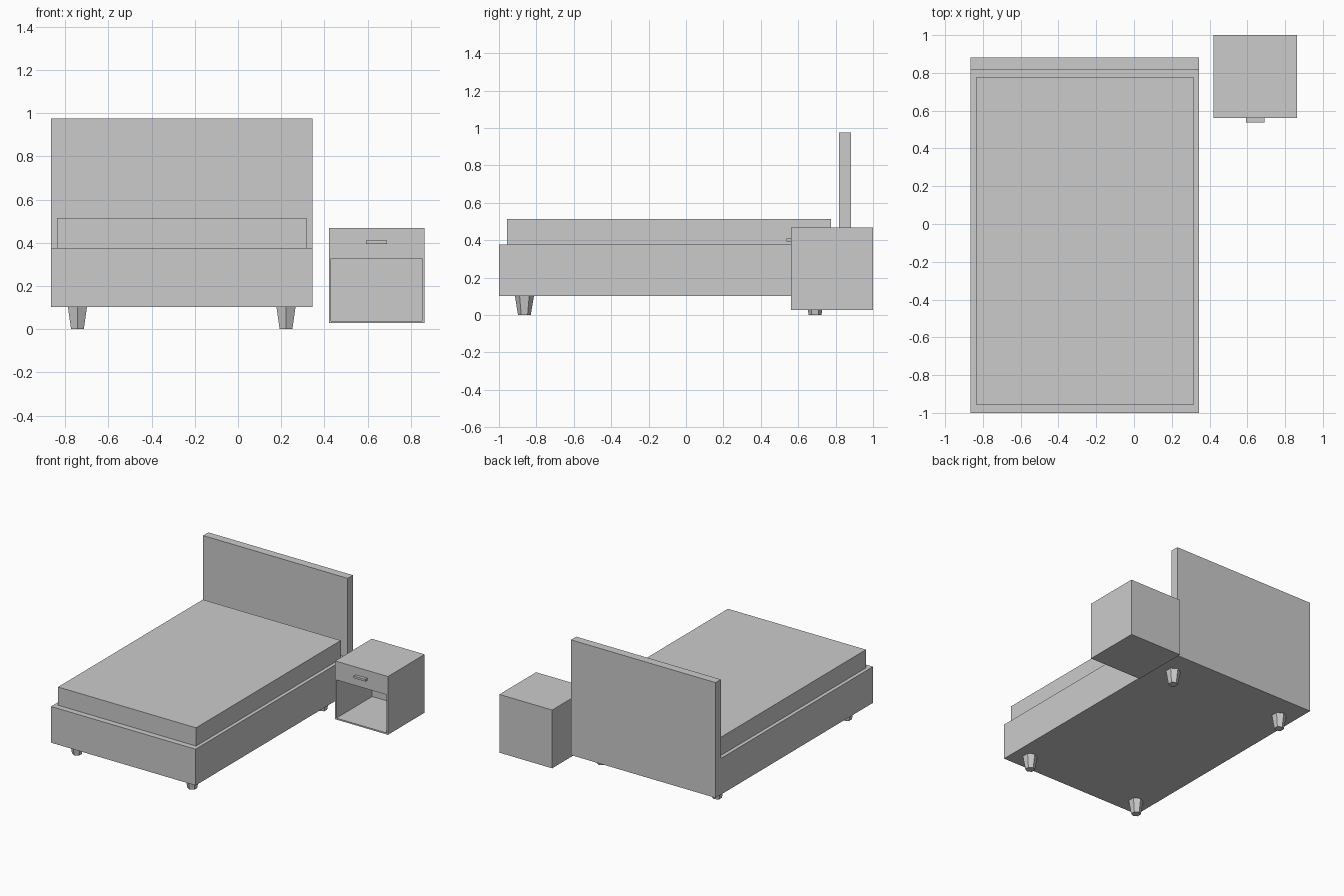
import bpy, bmesh, math
from mathutils import Matrix

if "Cube" in bpy.data.objects:
    bpy.data.objects.remove(bpy.data.objects["Cube"])

grey = bpy.data.materials.new("light grey")
grey.diffuse_color = (0.6, 0.6, 0.6, 1)
grey.use_nodes = True
grey.node_tree.nodes["Principled BSDF"].inputs["Base Color"].default_value = grey.diffuse_color


def finish(name, bm):
    bmesh.ops.recalc_face_normals(bm, faces=bm.faces)
    mesh = bpy.data.meshes.new(name)
    bm.to_mesh(mesh)
    bm.free()
    mesh.materials.append(grey)
    obj = bpy.data.objects.new(name, mesh)
    bpy.context.collection.objects.link(obj)
    return obj


def box(name, x, y, z):
    bm = bmesh.new()
    bmesh.ops.create_cube(bm, size=1)
    for v in bm.verts:
        v.co = [(a + b) / 2 + c * (b - a) for c, (a, b) in zip(v.co, (x, y, z))]
    return finish(name, bm)


# Bed base and headboard: one L-shaped side profile, extruded across the width
bm = bmesh.new()
profile = [(-1, 0.103), (0.882, 0.103), (0.882, 0.975), (0.819, 0.975), (0.819, 0.377), (-1, 0.377)]
face = bm.faces.new([bm.verts.new((-0.865, y, z)) for y, z in profile])
side = bmesh.ops.extrude_face_region(bm, geom=[face])
bmesh.ops.translate(bm, vec=(1.21, 0, 0),
                    verts=[v for v in side["geom"] if isinstance(v, bmesh.types.BMVert)])
finish("bed_base_and_headboard", bm)

# Mattress
box("mattress", (-0.837, 0.318), (-0.956, 0.775), (0.377, 0.515))

# Four tapered six-sided legs
for end, y in (("front", -0.864), ("rear", 0.69)):
    for hand, x in (("left", -0.743), ("right", 0.222)):
        bm = bmesh.new()
        bmesh.ops.create_cone(bm, cap_ends=True, segments=6, radius1=0.034, radius2=0.051, depth=0.103)
        # Put corners on the y axis, flats facing sideways
        if max(v.co.x for v in bm.verts) > max(v.co.y for v in bm.verts):
            bmesh.ops.rotate(bm, verts=bm.verts, matrix=Matrix.Rotation(math.pi / 6, 3, "Z"))
        bmesh.ops.translate(bm, verts=bm.verts, vec=(x, y, 0.0515))
        finish(f"{end}_{hand}_leg", bm)

# Nightstand with an open compartment below the drawer
stand = box("nightstand", (0.42, 0.862), (0.561, 1.0), (0.028, 0.469))
cutter = box("compartment_cutter", (0.431, 0.851), (0.5, 0.989), (0.039, 0.328))
cutter.hide_render = True
mod = stand.modifiers.new("compartment", "BOOLEAN")
mod.operation = "DIFFERENCE"
mod.solver = "EXACT"
mod.object = cutter
bpy.context.view_layer.objects.active = stand
bpy.ops.object.modifier_apply(modifier=mod.name)
bpy.data.objects.remove(cutter)

# Drawer handle
box("drawer_handle", (0.592, 0.69), (0.538, 0.561), (0.394, 0.41))
